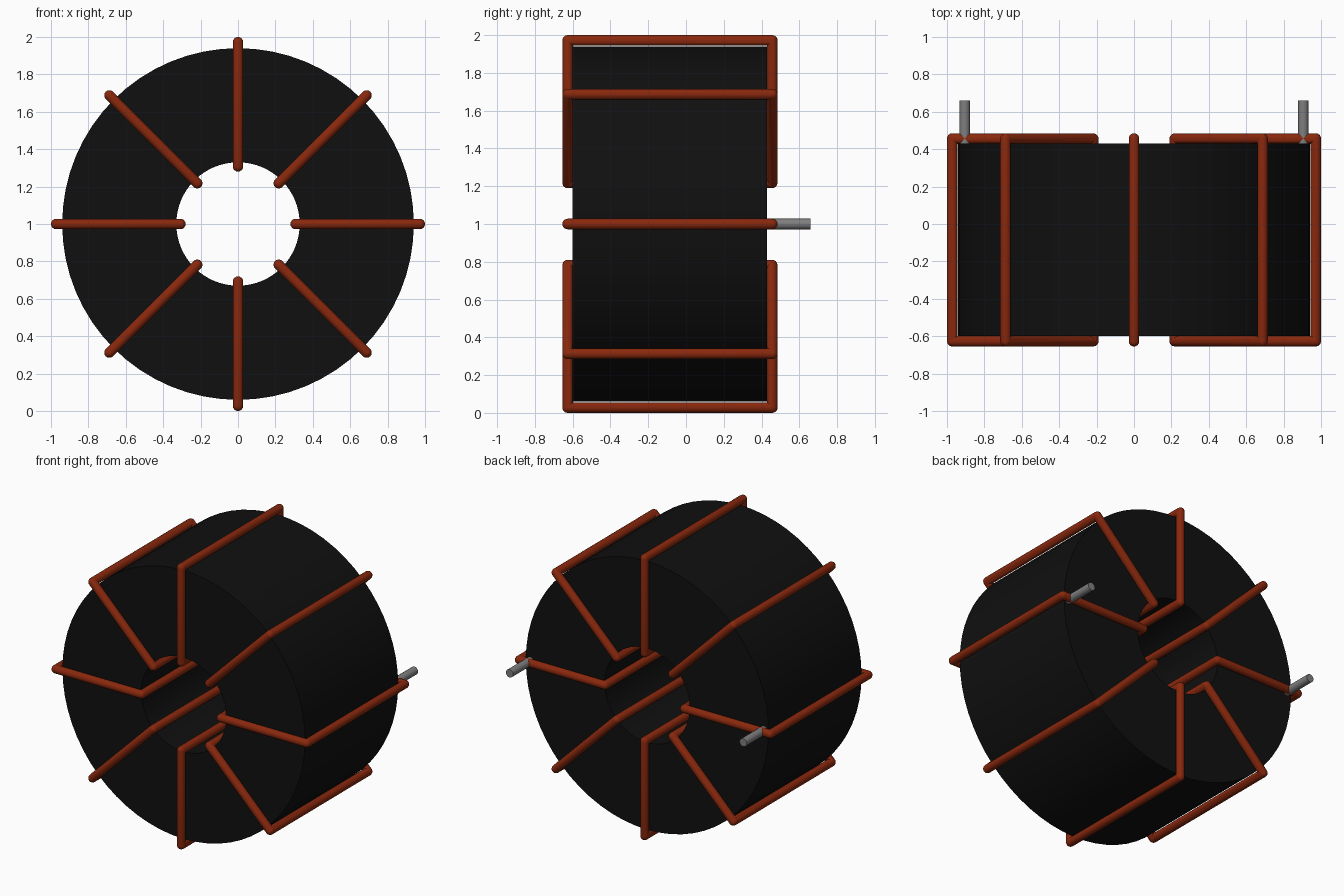
import bpy, bmesh, math
from mathutils import Vector

if "Cube" in bpy.data.objects:
    bpy.data.objects.remove(bpy.data.objects["Cube"], do_unlink=True)

CENTRE_Z = 1.0
WIRE_R = 0.028


def material(name, rgb, rough=0.6):
    m = bpy.data.materials.new(name)
    m.use_nodes = True
    m.diffuse_color = (*rgb, 1)
    bsdf = m.node_tree.nodes["Principled BSDF"]
    bsdf.inputs["Base Color"].default_value = (*rgb, 1)
    bsdf.inputs["Roughness"].default_value = rough
    return m


BLACK = material("ferrite black", (0.005, 0.005, 0.005))
COPPER = material("enamelled copper", (0.25, 0.021, 0.004))
TIN = material("tinned grey", (0.21, 0.21, 0.21))


def finish(name, bm, mat):
    bmesh.ops.remove_doubles(bm, verts=bm.verts, dist=1e-5)
    bmesh.ops.recalc_face_normals(bm, faces=bm.faces)
    mesh = bpy.data.meshes.new(name)
    bm.to_mesh(mesh)
    bm.free()
    mesh.materials.append(mat)
    ob = bpy.data.objects.new(name, mesh)
    bpy.context.collection.objects.link(ob)
    bpy.ops.object.select_all(action="DESELECT")
    ob.select_set(True)
    bpy.context.view_layer.objects.active = ob
    bpy.ops.object.shade_smooth_by_angle(angle=math.radians(40))
    return ob


def skin(bm, rings):
    """Bridge closed rings of points into a closed loop of quads."""
    vs = [[bm.verts.new(p) for p in ring] for ring in rings]
    for a, b in zip(vs, vs[1:] + vs[:1]):
        for i in range(len(a)):
            j = (i + 1) % len(a)
            bm.faces.new((a[i], a[j], b[j], b[i]))


# Ring core: rectangular section swept around the y axis
def build_core(segments=64):
    section = [(0.33, -0.60), (0.94, -0.60), (0.94, 0.43), (0.33, 0.43)]
    bm = bmesh.new()
    rings = []
    for k in range(segments):
        a = 2 * math.pi * k / segments
        rings.append([Vector((r * math.cos(a), y, CENTRE_Z + r * math.sin(a)))
                      for r, y in section])
    skin(bm, rings)
    finish("ring_core", bm, BLACK)


# One wire turn: round wire bent into a rectangle around the core section
def build_turn(index, angle, sides=16, bend_steps=4):
    radial = Vector((math.cos(angle), 0, math.sin(angle)))
    across = Vector((-math.sin(angle), 0, math.cos(angle)))
    along = Vector((0, 1, 0))
    corners = [(0.972, 0.457, 1, 1), (0.308, 0.457, -1, 1),
               (0.308, -0.627, -1, -1), (0.972, -0.627, 1, -1)]
    bm = bmesh.new()
    rings = []
    for c, (r, y, sr, sy) in enumerate(corners):
        for s in range(bend_steps + 1):
            phi = math.pi / 2 * (c + s / bend_steps)
            ring = []
            for k in range(sides):
                t = 2 * math.pi * k / sides
                u, v = WIRE_R * math.cos(t), WIRE_R * math.sin(t)
                if u > 0:   # rounded outside of the bend
                    dr, dy = u * math.cos(phi), u * math.sin(phi)
                else:       # mitred inside of the bend
                    dr, dy = u * sr, u * sy
                ring.append(Vector((0, 0, CENTRE_Z)) + radial * (r + dr)
                            + along * (y + dy) + across * v)
            rings.append(ring)
    skin(bm, rings)
    finish(f"wire_turn_{index}", bm, COPPER)


# Straight connection pin at the back
def build_lead(name, x, y0=0.425, y1=0.66):
    bm = bmesh.new()
    bmesh.ops.create_cone(bm, cap_ends=True, segments=16, radius1=WIRE_R,
                          radius2=WIRE_R, depth=y1 - y0)
    for v in bm.verts:
        px, py, pz = v.co
        v.co = (x + px, (y0 + y1) / 2 + pz, CENTRE_Z + py)
    finish(name, bm, TIN)


build_core()
for i in range(8):
    build_turn(i + 1, i * math.pi / 4)
build_lead("lead_left", 0.905)
build_lead("lead_right", -0.905)
